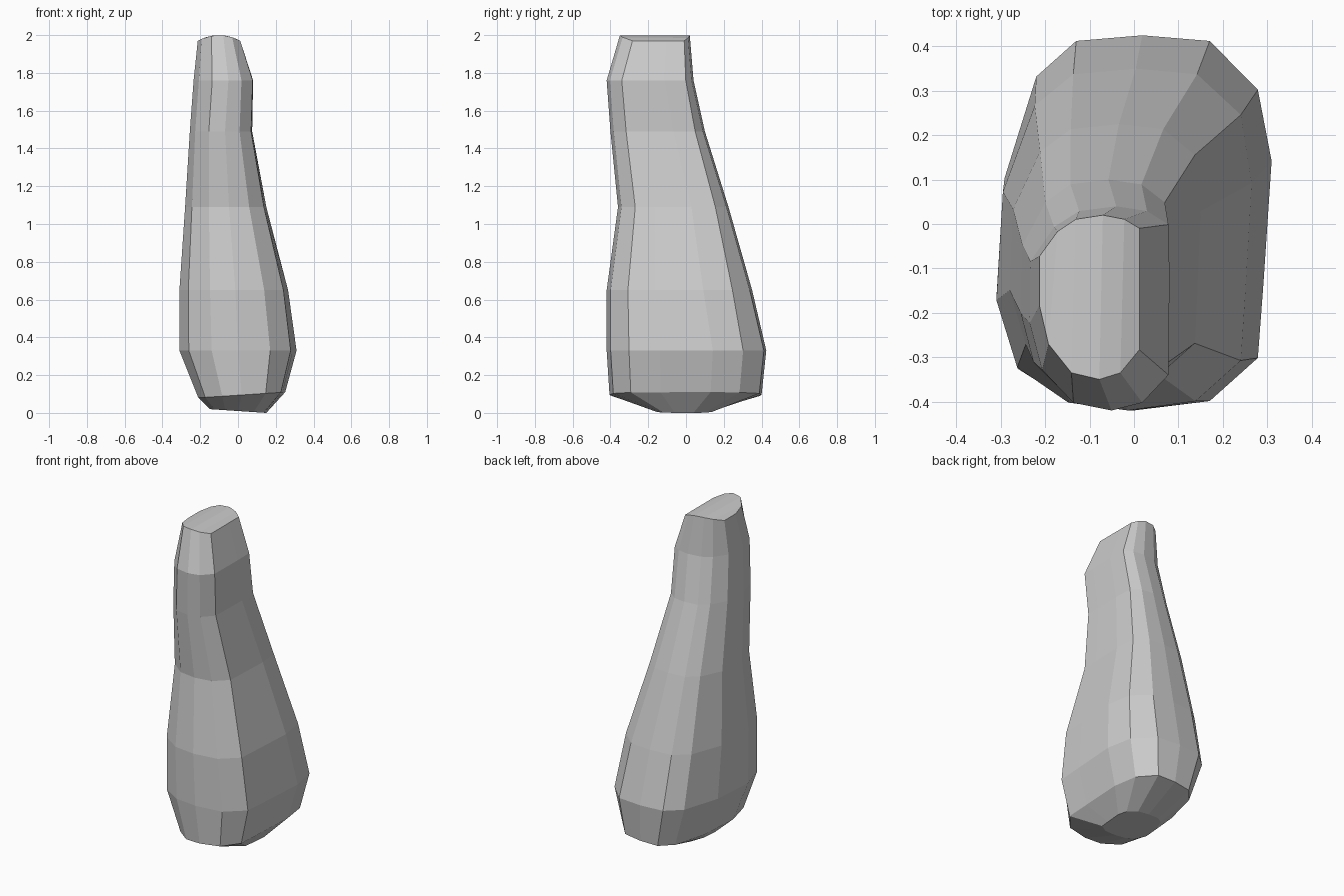
import bpy, bmesh

if "Cube" in bpy.data.objects:
    bpy.data.objects.remove(bpy.data.objects["Cube"])

# 14-sided outlines in -1..1: wide rounded base and squarer-sided top
low = [(-.94, .24), (-.71, .78), (-.42, .97), (.06, 1), (.55, .97), (.9, .71), (1, .33),
       (.94, -.33), (.9, -.72), (.55, -.95), (0, -1), (-.45, -.96), (-.84, -.78), (-1, -.4)]
high = [(-1, .5), (-.64, .8), (-.27, .95), (.27, 1), (.7, .95), (1, .84), (1, .33),
        (1, -.33), (1, -.64), (.62, -.92), (.2, -1), (-.36, -.92), (-.82, -.57), (-1, -.1)]

# z, x range, y range, outline blend, side tilt, side droop
rings = [(.01, -.15, .15, -.16, .14, 0, -.01, 0),
         (.095, -.21, .25, -.405, .40, 0, .015, 0),
         (.33, -.31, .31, -.42, .425, 0, 0, 0),
         (.65, -.31, .265, -.42, .35, .15, 0, 0),
         (1.09, -.28, .15, -.36, .225, .4, 0, 0),
         (1.49, -.255, .075, -.40, .10, .65, 0, 0),
         (1.76, -.235, .08, -.42, .04, .85, 0, 0),
         (2.0, -.213, .012, -.35, .02, 1, 0, .03)]

# Lofted body
bm = bmesh.new()
loft = []
for z, x0, x1, y0, y1, k, tilt, droop in rings:
    ring = []
    for a, b in zip(low, high):
        u, v = (a[i] + (b[i] - a[i]) * k for i in (0, 1))
        ring.append(bm.verts.new(((x0 + x1) / 2 + u * (x1 - x0) / 2,
                                  (y0 + y1) / 2 + v * (y1 - y0) / 2,
                                  z + tilt * u - droop * u * u)))
    loft.append(ring)
for a, b in zip(loft, loft[1:]):
    for i in range(14):
        j = (i + 1) % 14
        bm.faces.new((a[i], a[j], b[j], b[i]))

# Base and arched top
bm.faces.new(loft[0])
top = loft[-1]
for i in range(6):
    bm.faces.new((top[i], top[i + 1], top[12 - i], top[13 - i]))

bmesh.ops.recalc_face_normals(bm, faces=bm.faces)
mesh = bpy.data.meshes.new("tapered_body")
bm.to_mesh(mesh)
bm.free()
bpy.context.collection.objects.link(bpy.data.objects.new("tapered_body", mesh))
